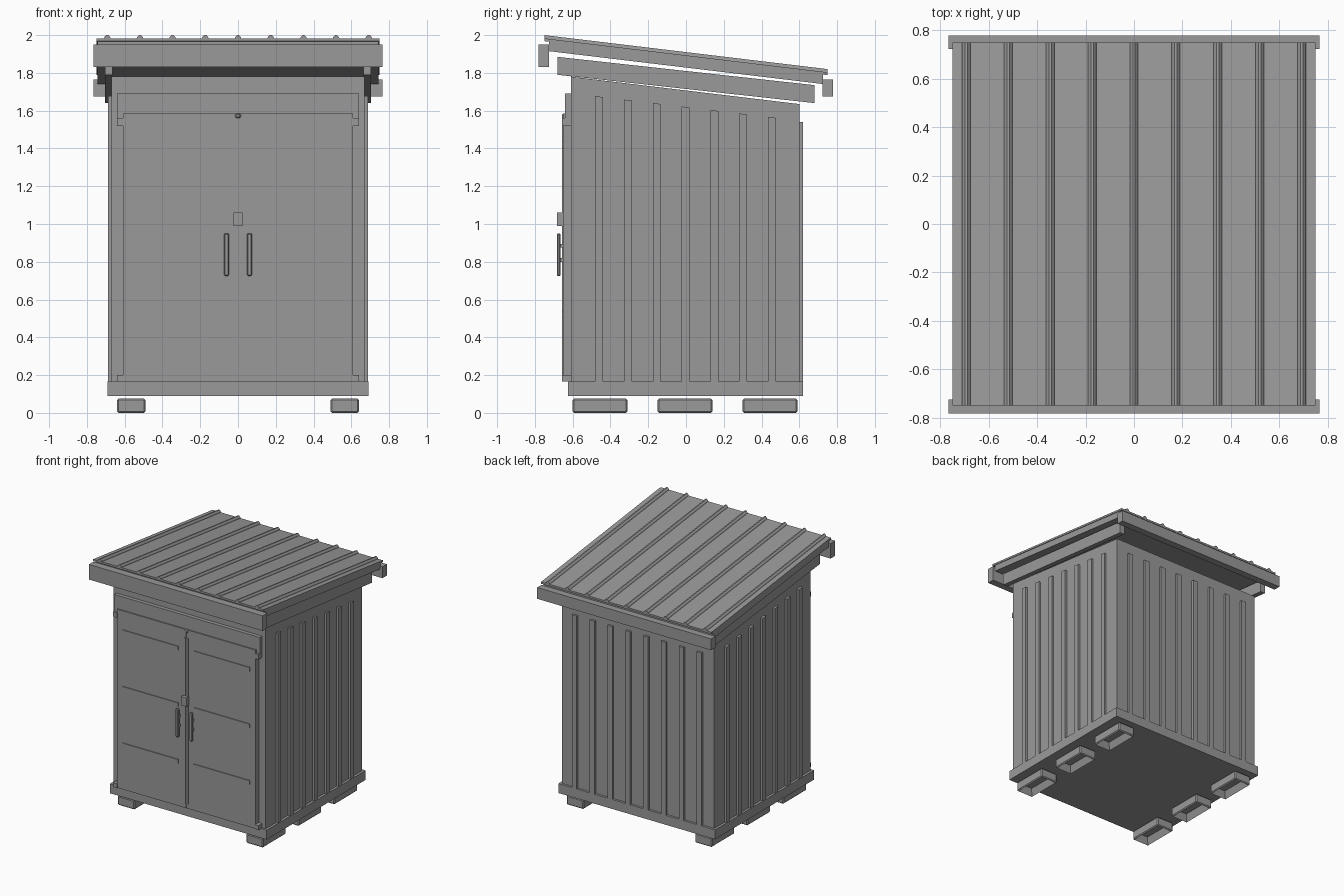
import bpy, bmesh

cube = bpy.data.objects.get("Cube")
if cube:
    bpy.data.objects.remove(cube, do_unlink=True)

grey = bpy.data.materials.new("painted_grey")
grey.use_nodes = True
colour = (0.32, 0.32, 0.32, 1)
grey.diffuse_color = colour
grey.node_tree.nodes["Principled BSDF"].inputs["Base Color"].default_value = colour

SLOPE = -0.12


def finish(name, bm):
    bmesh.ops.recalc_face_normals(bm, faces=bm.faces)
    mesh = bpy.data.meshes.new(name)
    bm.to_mesh(mesh)
    bm.free()
    mesh.materials.append(grey)
    obj = bpy.data.objects.new(name, mesh)
    bpy.context.collection.objects.link(obj)
    return obj


def box(name, x, y, z, top_slope=0, bottom_slope=0, bevel=0):
    """Box from ranges; top and bottom may tilt along y about y = 0."""
    bm = bmesh.new()
    bmesh.ops.create_cube(bm, size=1)
    for v in bm.verts:
        upper = v.co.z > 0
        v.co.x = x[v.co.x > 0]
        v.co.y = y[v.co.y > 0]
        v.co.z = z[upper] + v.co.y * (top_slope if upper else bottom_slope)
    if bevel:
        bmesh.ops.bevel(bm, geom=bm.edges[:], offset=bevel, segments=1, affect='EDGES')
    return finish(name, bm)


def pair(name, x, y, z, **kw):
    """Mirrored boxes on the left and right."""
    box("left_" + name, x, y, z, **kw)
    box("right_" + name, (-x[1], -x[0]), y, z, **kw)


def extrude(name, profile, y0, y1, slope=0):
    """Extrude an x-z profile along y, following a slope."""
    bm = bmesh.new()
    ends = [[bm.verts.new((px, y, pz + slope * y)) for px, pz in profile] for y in (y0, y1)]
    bm.faces.new(ends[0])
    bm.faces.new(ends[1])
    n = len(profile)
    for i in range(n):
        j = (i + 1) % n
        bm.faces.new((ends[0][i], ends[0][j], ends[1][j], ends[1][i]))
    return finish(name, bm)


# Feet, hollowed from below
def foot(name, x, y):
    bm = bmesh.new()
    bmesh.ops.create_cube(bm, size=1)
    for v in bm.verts:
        v.co.x = x[v.co.x > 0]
        v.co.y = y[v.co.y > 0]
        v.co.z = 0.075 if v.co.z > 0 else 0
    bmesh.ops.bevel(bm, geom=bm.edges[:], offset=0.008, segments=1, affect='EDGES')
    bottom = min(bm.faces, key=lambda f: f.calc_center_median().z)
    bmesh.ops.inset_region(bm, faces=[bottom], thickness=0.03)
    for v in bottom.verts:
        v.co.z += 0.055
    finish(name, bm)


for row, y in (("front", -0.455), ("middle", -0.005), ("rear", 0.445)):
    for side, x in (("left", 0.565), ("right", -0.565)):
        foot(f"{row}_{side}_foot", (x - 0.075, x + 0.075), (y - 0.145, y + 0.145))

# Base and walls
box("base_frame", (-0.69, 0.69), (-0.625, 0.62), (0.09, 0.165))
box("walls", (-0.67, 0.67), (-0.61, 0.602), (0.16, 1.707), top_slope=SLOPE)

# Raised wall ribs on the sides and back
for i in range(7):
    y = -0.46 + i * 0.1525
    pair(f"side_rib_{i}", (0.665, 0.688), (y - 0.021, y + 0.021), (0.16, 1.619), top_slope=SLOPE)
for i in range(8):
    x = (i - 3.5) * 0.157
    box(f"back_rib_{i}", (x - 0.021, x + 0.021), (0.595, 0.62), (0.16, 1.54))

# Door surround, doors and hinges
box("door_header", (-0.64, 0.64), (-0.64, -0.605), (1.56, 1.69))
pair("door", (0.001, 0.61), (-0.65, -0.605), (0.165, 1.585))
pair("upper_hinge", (0.605, 0.64), (-0.657, -0.61), (1.52, 1.56))
pair("lower_hinge", (0.605, 0.64), (-0.657, -0.61), (0.165, 0.2))
for i, z in enumerate((0.52, 0.97, 1.42)):
    pair(f"door_bar_{i}", (0.07, 0.56), (-0.657, -0.64), (z - 0.016, z + 0.016))

# Centre seam strips, stop and latch
pair("seam_strip", (0.003, 0.018), (-0.657, -0.64), (0.2, 1.52))
box("door_stop", (-0.015, 0.015), (-0.657, -0.63), (1.56, 1.585), bevel=0.006)
box("latch_box", (-0.024, 0.024), (-0.683, -0.64), (0.99, 1.06))

# Handles on two mounts each
pair("handle", (0.048, 0.074), (-0.683, -0.664), (0.725, 0.95), bevel=0.005)
for i, z in enumerate((0.81, 0.885)):
    pair(f"handle_mount_{i}", (0.053, 0.069), (-0.67, -0.64), (z - 0.01, z + 0.01))

# Rafters along the wall tops
pair("rafter", (0.665, 0.705), (-0.68, 0.68), (1.715, 1.81),
     top_slope=-0.11, bottom_slope=-0.11)

# Roof deck, sheet and fascia boards
box("roof_deck", (-0.745, 0.745), (-0.725, 0.725), (1.828, 1.885),
    top_slope=SLOPE, bottom_slope=SLOPE)
box("roof_sheet", (-0.75, 0.75), (-0.75, 0.75), (1.878, 1.893),
    top_slope=SLOPE, bottom_slope=SLOPE)
box("front_fascia", (-0.765, 0.765), (-0.782, -0.725), (1.83, 1.95))
box("rear_fascia", (-0.765, 0.765), (0.722, 0.778), (1.675, 1.765))

# Standing seams on the roof
for i in range(9):
    x = (i - 4) * 0.173
    extrude(f"roof_seam_{i}", [(x - 0.019, 1.888), (x - 0.015, 1.9), (x - 0.005, 1.91),
                               (x + 0.005, 1.91), (x + 0.015, 1.9), (x + 0.019, 1.888)],
            -0.75, 0.75, SLOPE)
